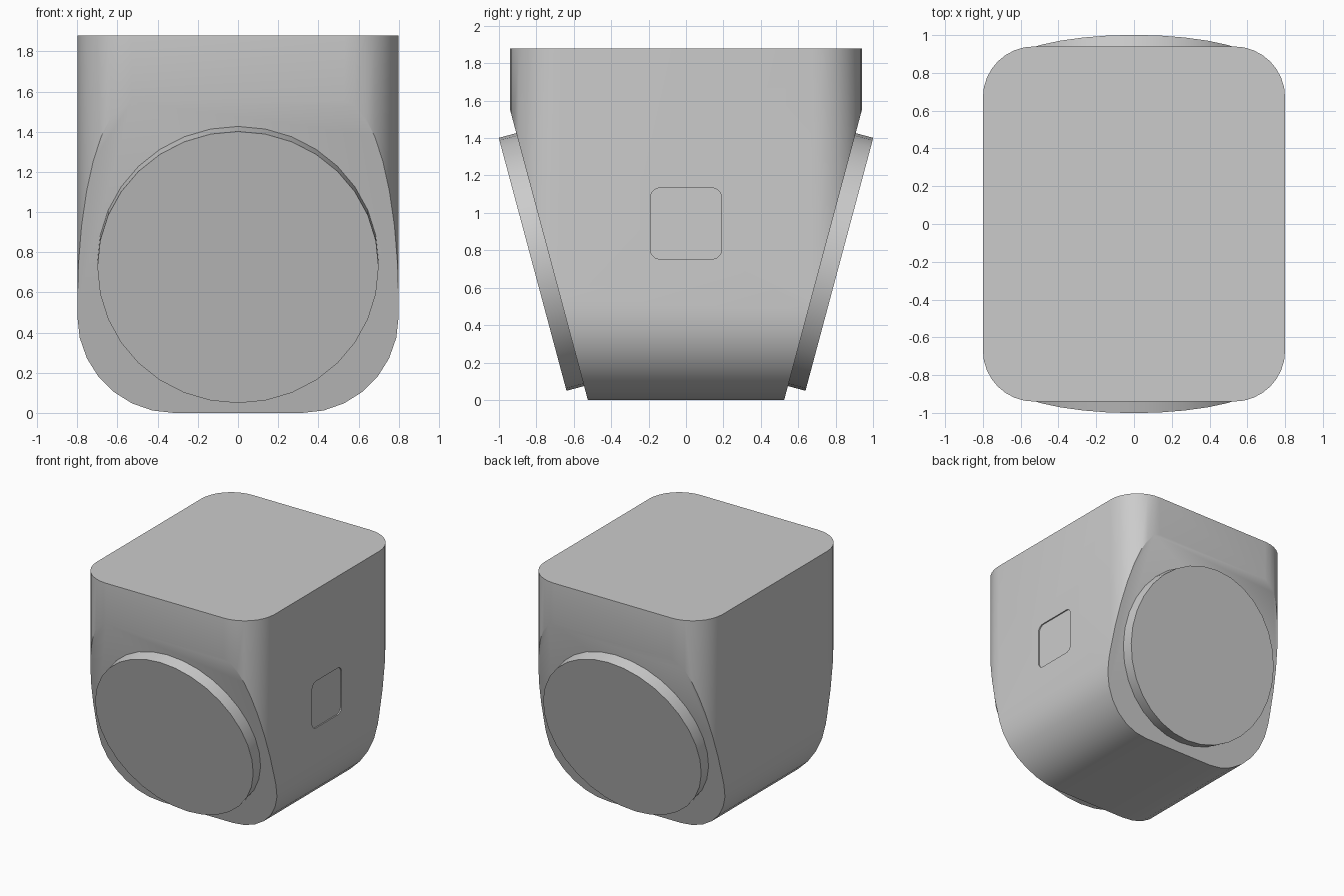
import bpy, bmesh, math
from mathutils import Vector, Matrix

cube = bpy.data.objects.get("Cube")
if cube:
    bpy.data.objects.remove(cube, do_unlink=True)

W, D, H = 0.8, 0.94, 1.88      # half width, half depth, height
BASE_Y = 0.525                 # half depth at the bottom
TILT = math.radians(15)

grey = bpy.data.materials.new("light grey")
grey.use_nodes = True
grey.diffuse_color = (0.6, 0.6, 0.6, 1)
grey.node_tree.nodes["Principled BSDF"].inputs["Base Color"].default_value = (0.6, 0.6, 0.6, 1)


def arc(cx, cy, r, start, steps):
    """Quarter circle as 2D points."""
    return [(cx + r * math.cos(start + i * math.pi / 2 / steps),
             cy + r * math.sin(start + i * math.pi / 2 / steps)) for i in range(steps + 1)]


def prism(bm, points, offset):
    """Close a 3D outline and extrude it."""
    face = bm.faces.new([bm.verts.new(p) for p in points])
    new = bmesh.ops.extrude_face_region(bm, geom=[face])["geom"]
    bmesh.ops.translate(bm, vec=offset, verts=[v for v in new if isinstance(v, bmesh.types.BMVert)])
    bmesh.ops.recalc_face_normals(bm, faces=bm.faces)


def finish(bm, name):
    mesh = bpy.data.meshes.new(name)
    bm.to_mesh(mesh)
    bm.free()
    mesh.materials.append(grey)
    obj = bpy.data.objects.new(name, mesh)
    bpy.context.collection.objects.link(obj)
    return obj


def smooth(obj):
    bpy.ops.object.select_all(action="DESELECT")
    obj.select_set(True)
    bpy.context.view_layer.objects.active = obj
    bpy.ops.object.shade_smooth_by_angle(angle=math.radians(30))


def trim(bm, point, normal):
    """Cut away everything outside a plane and cap the opening."""
    geom = bm.verts[:] + bm.edges[:] + bm.faces[:]
    cut = bmesh.ops.bisect_plane(bm, geom=geom, dist=1e-5, plane_co=point,
                                 plane_no=normal, clear_outer=True)["geom_cut"]
    edges = [e for e in cut if isinstance(e, bmesh.types.BMEdge) and e.is_boundary]
    if edges:
        bmesh.ops.edgeloop_fill(bm, edges=edges)


# Body: U-shaped front profile
R = 0.48
bm = bmesh.new()
profile = [(W, H), (-W, H)]
profile += arc(-W + R, R, R, math.pi, 7) + arc(W - R, R, R, 1.5 * math.pi, 7)
prism(bm, [(x, -D, z) for x, z in profile], (0, 2 * D, 0))

# Body: rounded upright corners, one facet at a time
C = 0.27
corner = arc(W - C, D - C, C, 0, 8)
for sx in (-1, 1):
    for sy in (-1, 1):
        for (x0, y0), (x1, y1) in zip(corner, corner[1:]):
            trim(bm, Vector((sx * x0, sy * y0, 0)),
                 Vector((sx * (y1 - y0), sy * (x0 - x1), 0)).normalized())

# Body: front and back lean inward below the top band
for s in (-1, 1):
    trim(bm, Vector((0, s * BASE_Y, 0)), Vector((0, s * math.cos(TILT), -math.sin(TILT))))
bmesh.ops.recalc_face_normals(bm, faces=bm.faces)
body = finish(bm, "body")

# Shallow square pocket on the left side
P, PR, PZ = 0.19, 0.05, 0.943
outline = []
for i, (sy, sz) in enumerate(((1, 1), (-1, 1), (-1, -1), (1, -1))):
    outline += arc(sy * (P - PR), PZ + sz * (P - PR), PR, i * math.pi / 2, 5)
bm = bmesh.new()
prism(bm, [(W - 0.01, y, z) for y, z in outline], (0.1, 0, 0))
cutter = finish(bm, "pocket_cutter")
cutter.hide_render = True
mod = body.modifiers.new("pocket", "BOOLEAN")
mod.operation = "DIFFERENCE"
mod.solver = "EXACT"
mod.object = cutter
bpy.context.view_layer.objects.active = body
bpy.ops.object.modifier_apply(modifier=mod.name)
bpy.data.objects.remove(cutter, do_unlink=True)
smooth(body)

# Tilted round discs on the front and back
THICK = 0.11
for s, name in ((-1, "front_disc"), (1, "back_disc")):
    normal = Vector((0, s * math.cos(TILT), -math.sin(TILT)))
    centre = Vector((0, s * 0.82, 0.725)) - normal * THICK / 2
    bm = bmesh.new()
    bmesh.ops.create_cone(bm, cap_ends=True, segments=32, radius1=0.7, radius2=0.7, depth=THICK,
                          matrix=Matrix.Translation(centre) @ normal.to_track_quat("Z", "Y").to_matrix().to_4x4())
    smooth(finish(bm, name))
